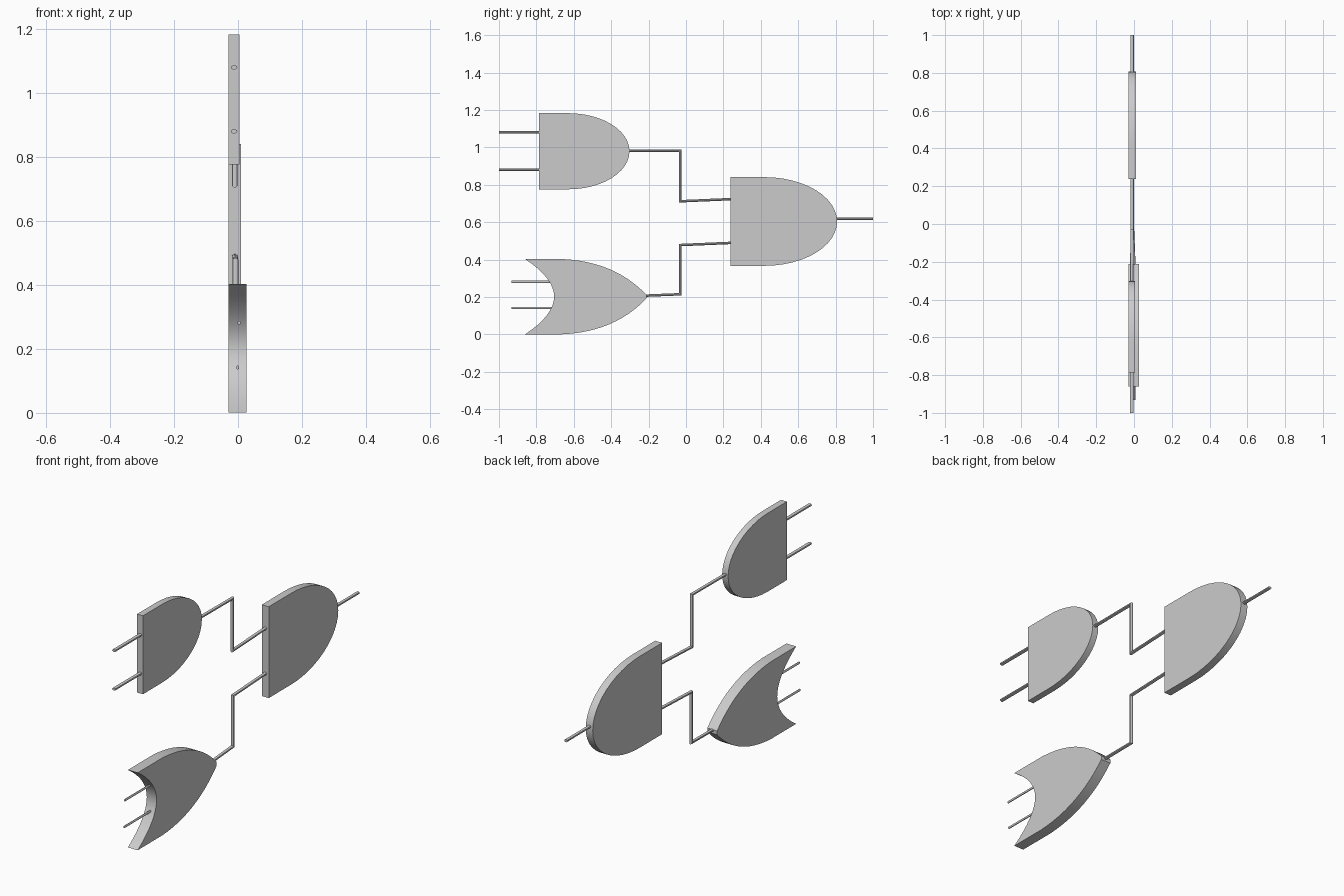
import bpy, bmesh, math
from mathutils import Vector

if "Cube" in bpy.data.objects:
    bpy.data.objects.remove(bpy.data.objects["Cube"])


def finish(name, bm):
    bmesh.ops.recalc_face_normals(bm, faces=bm.faces)
    me = bpy.data.meshes.new(name)
    bm.to_mesh(me)
    bm.free()
    ob = bpy.data.objects.new(name, me)
    bpy.context.collection.objects.link(ob)
    me.shade_smooth()
    me.set_sharp_from_angle(angle=math.radians(30))
    return ob


def plate(name, profile, x0, x1):
    # outline in (y, z), extruded along x
    bm = bmesh.new()
    f = bm.faces.new([bm.verts.new((x0, y, z)) for y, z in profile])
    r = bmesh.ops.extrude_face_region(bm, geom=[f])
    moved = [v for v in r["geom"] if isinstance(v, bmesh.types.BMVert)]
    bmesh.ops.translate(bm, verts=moved, vec=(x1 - x0, 0, 0))
    return finish(name, bm)


def quad(a, b, c, n):
    return [tuple((1 - t) ** 2 * p + 2 * t * (1 - t) * q + t * t * r
                  for p, q, r in zip(a, b, c)) for t in (i / n for i in range(n + 1))]


def and_gate(name, y0, ym, y1, z0, z1, x0, x1, n=24):
    # flat back with an elliptical nose
    zc, b = (z0 + z1) / 2, (z1 - z0) / 2
    nose = [(ym + (y1 - ym) * math.cos(a), zc + b * math.sin(a))
            for a in (math.pi * (i / n - 0.5) for i in range(n + 1))]
    return plate(name, [(y0, z0)] + nose + [(y0, z1)], x0, x1)


def or_gate(name, x0, x1, zc=0.202):
    # pointed nose and concave back, mirrored about zc
    top = quad((-0.66, 0.403), (-0.38, 0.39), (-0.212, 0.212), 12)
    back = quad((-0.86, 0.403), (-0.705, 0.30), (-0.705, zc), 8)
    half = top[::-1] + back
    lower = [(y, 2 * zc - z) for y, z in half[-2::-1]]
    return plate(name, half + lower, x0, x1)


def wire(name, pts, rx=0.009, r=0.007, sides=10):
    # mitred tube through points lying roughly in the y-z plane
    pts = [Vector(p) for p in pts]
    bm = bmesh.new()
    rings = []
    for i, p in enumerate(pts):
        ns = []
        for a, b in ((i - 1, i), (i, i + 1)):
            if a >= 0 and b < len(pts):
                d = pts[b] - pts[a]
                ns.append(Vector((0, -d.z, d.y)).normalized())
        m = (ns[0] + ns[-1]).normalized()
        m = m / m.dot(ns[0])
        rings.append([bm.verts.new(p + Vector((rx * math.cos(t), 0, 0)) + m * r * math.sin(t))
                      for t in (2 * math.pi * k / sides for k in range(sides))])
    for a, b in zip(rings, rings[1:]):
        for k in range(sides):
            j = (k + 1) % sides
            bm.faces.new((a[k], a[j], b[j], b[k]))
    bm.faces.new(rings[0])
    bm.faces.new(rings[-1])
    return finish(name, bm)


# Gate bodies
and_gate("upper_and_gate", -0.785, -0.63, -0.302, 0.776, 1.183, -0.03, 0.004)
and_gate("output_and_gate", 0.238, 0.42, 0.808, 0.367, 0.841, -0.03, 0.01)
or_gate("lower_or_gate", -0.03, 0.026)

# Input pins
for z in (1.08, 0.88):
    wire("upper_input_pin", [(-0.012, -1.0, z), (-0.012, -0.77, z)], 0.01)
for x, z in ((0.003, 0.282), (-0.001, 0.142)):
    wire("lower_input_pin", [(x, -0.932, z), (x, -0.70, z)], 0.005, 0.006)

# Connecting wires and output pin
wire("upper_link_wire", [(-0.012, -0.32, 0.983), (-0.01, -0.032, 0.983),
                         (-0.01, -0.032, 0.712), (-0.01, 0.25, 0.724)])
wire("lower_link_wire", [(0.0, -0.23, 0.207), (-0.008, -0.03, 0.215),
                         (-0.008, -0.03, 0.478), (-0.01, 0.25, 0.49)])
wire("output_pin", [(-0.01, 0.79, 0.618), (-0.01, 1.0, 0.618)])
